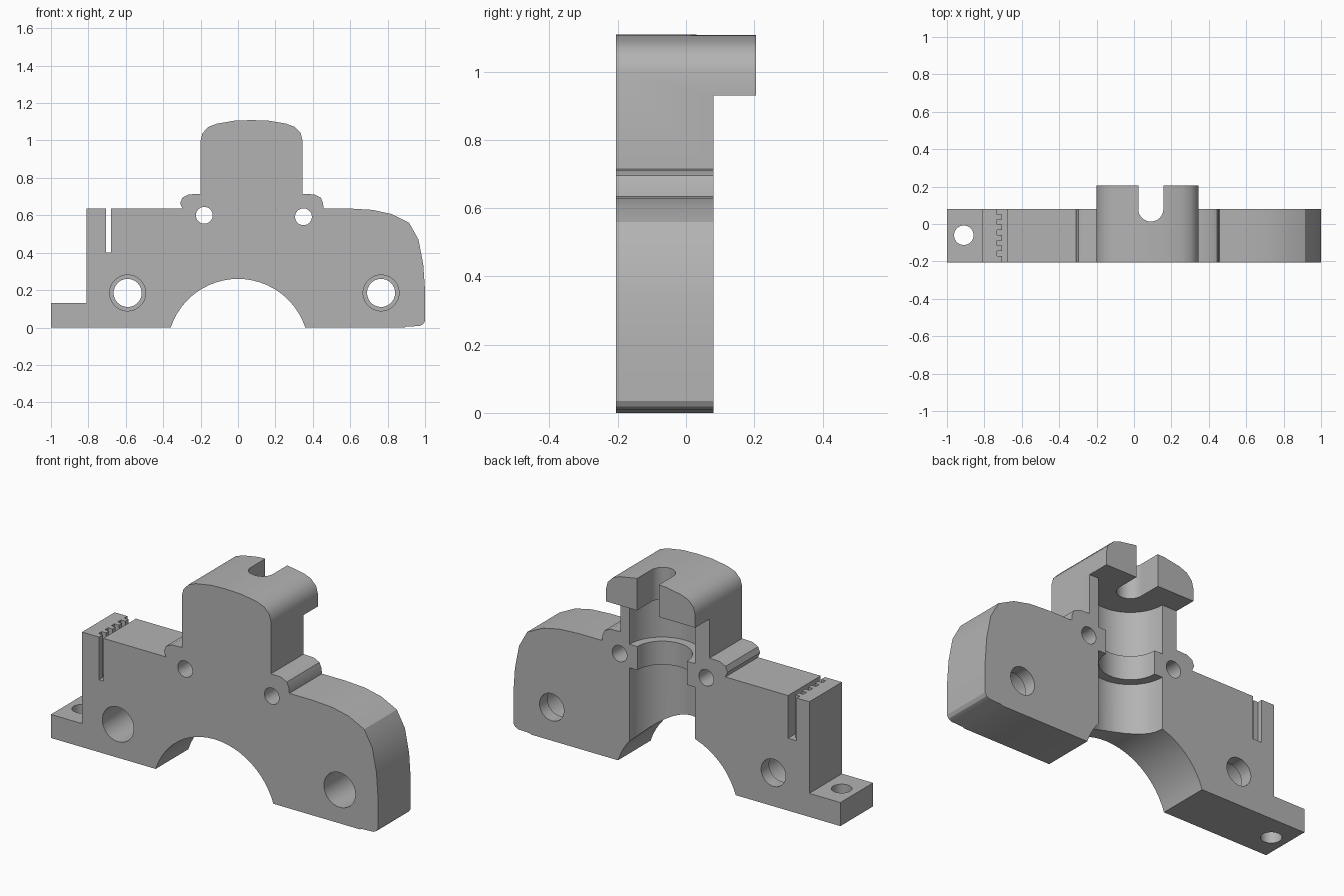
import bpy, bmesh, math
from mathutils import Matrix

cube = bpy.data.objects.get("Cube")
if cube:
    bpy.data.objects.remove(cube)

FRONT, BACK, HOOK_BACK = -0.205, 0.08, 0.205
BORE_X = 0.09

grey = bpy.data.materials.new("plain grey")
grey.use_nodes = True
grey.diffuse_color = (0.45, 0.45, 0.45, 1)
grey.node_tree.nodes["Principled BSDF"].inputs["Base Color"].default_value = (0.45, 0.45, 0.45, 1)


def add_object(name, bm):
    bmesh.ops.recalc_face_normals(bm, faces=bm.faces[:])
    mesh = bpy.data.meshes.new(name)
    bm.to_mesh(mesh)
    bm.free()
    mesh.materials.append(grey)
    obj = bpy.data.objects.new(name, mesh)
    bpy.context.collection.objects.link(obj)
    return obj


def extrude_profile(name, points, y0, y1):
    bm = bmesh.new()
    face = bm.faces.new([bm.verts.new((x, y0, z)) for x, z in points])
    new = bmesh.ops.extrude_face_region(bm, geom=[face])["geom"]
    verts = [v for v in new if isinstance(v, bmesh.types.BMVert)]
    bmesh.ops.translate(bm, verts=verts, vec=(0, y1 - y0, 0))
    return add_object(name, bm)


cutters = []


def cut_box(x0, x1, y0, y1, z0, z1):
    cutters.append(extrude_profile("box_cutter", [(x0, z0), (x1, z0), (x1, z1), (x0, z1)], y0, y1))


def cut_cylinder(x, y, z, radius, length, axis="Z", segments=48):
    bm = bmesh.new()
    turn = Matrix.Rotation(math.pi / 2, 4, "X") if axis == "Y" else Matrix()
    bmesh.ops.create_cone(bm, cap_ends=True, segments=segments, radius1=radius, radius2=radius,
                          depth=length, matrix=Matrix.Translation((x, y, z)) @ turn)
    cutters.append(add_object("hole_cutter", bm))


# Outline: foot tab, arch, rounded end, shoulders and domed tower
arch_r, arch_z = 0.379, -0.119
start = math.asin(-arch_z / arch_r)
steps = 24
arch = []
for i in range(steps + 1):
    a = math.pi - start - (math.pi - 2 * start) * i / steps
    arch.append((arch_r * math.cos(a), arch_z + arch_r * math.sin(a)))

rounded_end = [(0.89, 0), (0.9, 0.005), (0.97, 0.008), (0.99, 0.018), (1, 0.035), (1, 0.2), (0.99, 0.34),
               (0.965, 0.47), (0.915, 0.56), (0.82, 0.607), (0.72, 0.629), (0.6, 0.636)]
mid = 0.0725
half_tower = [(0.385, 0.636), (0.382, 0.665), (0.37, 0.695), (0.335, 0.712), (0.2725, 0.714),
              (0.2725, 1.0), (0.262, 1.04), (0.23, 1.073), (0.185, 1.09), (0.09, 1.106)]
tower = ([(mid + x, z) for x, z in half_tower] + [(mid, 1.109)]
         + [(mid - x, z) for x, z in reversed(half_tower)])
tower[-1] = (-0.297, 0.636)
foot = [(-0.81, 0.636), (-0.81, 0.13), (-1, 0.13), (-1, 0)]

body = extrude_profile("bracket_body", arch + rounded_end + tower + foot, FRONT, HOOK_BACK)

# Clear everything behind the plate except the hook
cut_box(-1.2, 1.2, BACK, 0.4, -0.2, 0.93)

# Stepped half bore and hook slot
cut_cylinder(BORE_X, BACK, 0.165, 0.2, 0.73)
cut_cylinder(BORE_X, BACK, 0.6, 0.152, 0.4)
cut_cylinder(BORE_X, BACK, 0.795, 0.2, 0.27)
cut_cylinder(BORE_X, BACK, 1.0, 0.067, 0.5)
cut_box(BORE_X - 0.067, BORE_X + 0.067, BACK, 0.4, 0.75, 1.25)

# Counterbored mounting holes
for x in (-0.59, 0.765):
    cut_cylinder(x, 0, 0.185, 0.075, 0.8, "Y")
    cut_cylinder(x, -0.195, 0.185, 0.096, 0.41, "Y")

# Small shoulder holes and foot hole
for x, z in ((-0.18, 0.6), (0.35, 0.592)):
    cut_cylinder(x, 0, z, 0.045, 0.8, "Y", 32)
cut_cylinder(-0.91, -0.06, 0.07, 0.052, 0.4)

# Toothed slit
cut_box(-0.706, -0.68, -0.4, 0.4, 0.4, 0.8)
pitch = 0.056
for i in range(5):
    top = BACK - i * pitch
    cut_box(-0.733, -0.69, top - pitch / 2, top + (0.05 if i == 0 else 0), 0.4, 0.8)

# Apply the cuts one by one and drop the cutters
for cutter in cutters:
    mod = body.modifiers.new("cut", "BOOLEAN")
    mod.operation, mod.solver, mod.object = "DIFFERENCE", "EXACT", cutter
    bpy.context.view_layer.update()
    result = bpy.data.meshes.new_from_object(body.evaluated_get(bpy.context.evaluated_depsgraph_get()))
    body.modifiers.clear()
    body.data = result
    bpy.data.objects.remove(cutter)

# Smooth the curves, keep hard edges
bpy.ops.object.select_all(action="DESELECT")
body.select_set(True)
bpy.context.view_layer.objects.active = body
bpy.ops.object.shade_smooth_by_angle(angle=math.radians(30))
